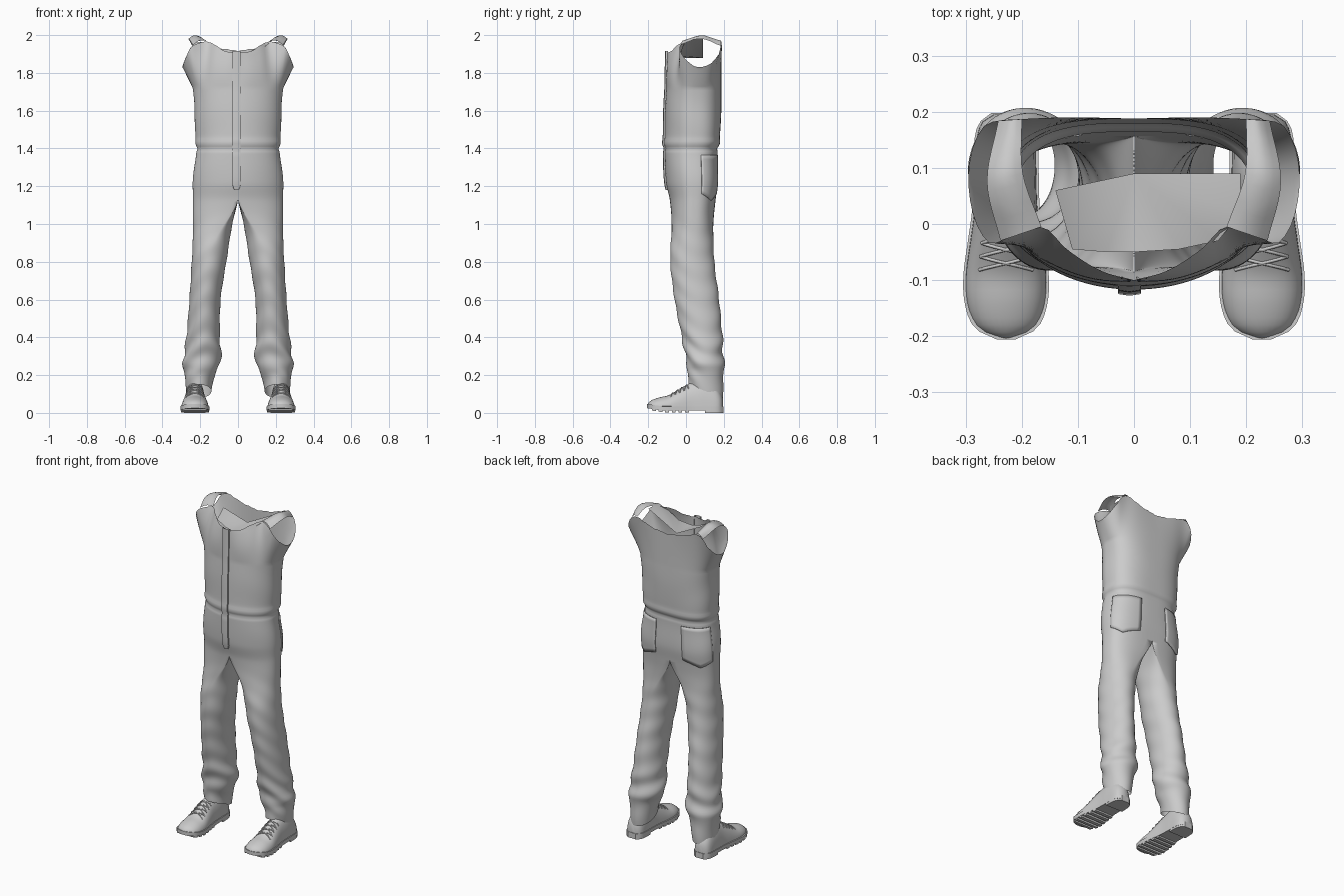
import bpy, bmesh, random
from math import sin, cos, pi, exp

random.seed(4)
cube = bpy.data.objects.get("Cube")
if cube:
    bpy.data.objects.remove(cube)

grey = bpy.data.materials.new("plain grey")
grey.use_nodes = True
grey.diffuse_color = (0.6, 0.6, 0.6, 1)
grey.node_tree.nodes["Principled BSDF"].inputs["Base Color"].default_value = (0.6, 0.6, 0.6, 1)


def keyed(keys, t):
    """Smoothly interpolate rows of (t, values...) sorted by rising t."""
    t = min(max(t, keys[0][0]), keys[-1][0])
    i = next(k for k in range(len(keys) - 1) if t <= keys[k + 1][0])
    a, b = keys[i], keys[i + 1]
    p, n = keys[max(i - 1, 0)], keys[min(i + 2, len(keys) - 1)]
    h = b[0] - a[0]
    s = (t - a[0]) / h
    out = []
    for c in range(1, len(a)):
        ma = (b[c] - p[c]) / (b[0] - p[0]) * h
        mb = (n[c] - a[c]) / (n[0] - a[0]) * h
        out.append(a[c] * (2*s**3 - 3*s*s + 1) + ma * (s**3 - 2*s*s + s)
                   + b[c] * (3*s*s - 2*s**3) + mb * (s**3 - s*s))
    return out


def finish(name, bm, mirror=True, thick=0, angle=0.7):
    bmesh.ops.remove_doubles(bm, verts=bm.verts, dist=0.0004)
    bmesh.ops.recalc_face_normals(bm, faces=bm.faces)
    mesh = bpy.data.meshes.new(name)
    bm.to_mesh(mesh)
    bm.free()
    ob = bpy.data.objects.new(name, mesh)
    bpy.context.collection.objects.link(ob)
    mesh.materials.append(grey)
    if thick:
        ob.modifiers.new("Thickness", "SOLIDIFY").thickness = thick
    if mirror:
        m = ob.modifiers.new("Mirror", "MIRROR")
        m.use_mirror_merge, m.merge_threshold = True, 0.001
    bpy.ops.object.select_all(action="DESELECT")
    ob.select_set(True)
    bpy.context.view_layer.objects.active = ob
    bpy.ops.object.shade_smooth_by_angle(angle=angle)


def loft(bm, rows, closed=False):
    grid = [[bm.verts.new(p) for p in row] for row in rows]
    for r, q in zip(grid, grid[1:]):
        for k in range(len(r) if closed else len(r) - 1):
            j = (k + 1) % len(r)
            bm.faces.new((r[k], r[j], q[j], q[k]))
    return grid


# Garment outline: height, outer x, inner leg x, front y, back y
OUTLINE = [
    (.10, .272, .142, .015, .192), (.17, .28, .132, .01, .198), (.225, .285, .112, .008, .2),
    (.265, .294, .094, .002, .203), (.31, .285, .09, -.004, .197), (.4, .273, .096, -.022, .193),
    (.6, .257, .092, -.06, .175), (.8, .245, .062, -.083, .15),
    (1.0, .237, .03, -.076, .145), (1.13, .24, 0, -.086, .157), (1.22, .239, 0, -.105, .168),
    (1.38, .222, 0, -.112, .168), (1.45, .224, 0, -.112, .178), (1.6, .23, 0, -.11, .187),
    (1.75, .243, 0, -.102, .187)]
# Strap edges: position along the strap, x, y, z
STRAP_IN = [(0, .165, -.005, 1.968), (.5, .198, .09, 1.99), (1, .2, .187, 1.968)]
STRAP_OUT = [(0, .238, -.03, 1.95), (.5, .262, .075, 1.982), (1, .242, .184, 1.945)]
# Upper edge from front neck over the armhole to back neck: position, x, y, z
RIM = [
    (0, 0, -.1, 1.91), (.1, .06, -.083, 1.916), (.19, .12, -.045, 1.945),
    (.27, *STRAP_IN[0][1:]), (.36, *STRAP_OUT[0][1:]), (.4, .258, -.034, 1.92),
    (.46, .283, .005, 1.862), (.53, .295, .07, 1.832), (.6, .288, .135, 1.85),
    (.65, .267, .175, 1.905), (.69, *STRAP_OUT[2][1:]), (.75, *STRAP_IN[2][1:]),
    (.85, .12, .19, 1.937), (1, 0, .188, 1.915)]
CROTCH, CHEST, M = 1.13, 1.72, 40


def section(u, z, grow=0):
    """Torso surface point; u runs front centre, side, back centre."""
    out, _, front, back = keyed(OUTLINE, z)
    th = pi * (u - .5)
    n = 2 if u < .5 else 2.8
    mid, ry = (front + back) / 2, (back - front) / 2
    seam = .005 * exp(-((z - 1.43) / .018)**2) - .006 * exp(-((z - 1.4) / .009)**2)
    fold = .002 * sin(z * 24 + 5 * u) * sin(pi * u)
    g = seam + fold + grow
    x = (out + g) * abs(cos(th))**(2 / n) if 0 < u < 1 else 0
    return x, mid + (ry + g) * (1 if th > 0 else -1) * abs(sin(th))**(2 / n), z


def leg_ring(z):
    out, inn, front, back = keyed(OUTLINE, z)
    t = min(1, (CROTCH - z) / .3)
    t = t * t * (3 - 2 * t)
    cx, rx, cy, ry = (out + inn) / 2, (out - inn) / 2, (front + back) / 2, (back - front) / 2
    ring = []
    for k in range(2 * M):
        th = pi * (k / M - .5)
        if k <= M:
            sx, sy, _ = section(k / M, z)
            dx = inn + sx * (out - inn) / out
        else:
            dx, sy = inn, cy + ry * sin(th)
        ex, ey = cx + rx * cos(th), cy + ry * sin(th)
        x, y = dx + (ex - dx) * t, sy + (ey - sy) * t
        # Cloth folds gather above the cuff
        amp = t * (.0012 + .004 * exp(-((z - .32) / .1)**2))
        w = 1 + amp / rx * sin(z * 48 + 3 * sin(th + .6) + cos(2 * th))
        drop = .035 * max(0, 1 - (z - .115) / .12) * sin(th)
        ring.append((cx + (x - cx) * w, cy + (y - cy) * w, z - drop) if t else (x, y, z))
    return ring


# Coverall body and legs
bm = bmesh.new()
rows = []
for i in range(15):
    s = i / 14
    row = []
    for k in range(M + 1):
        u = k / M
        a, b = section(u, CHEST), keyed(RIM, u)
        p = [b[c] + (a[c] - b[c]) * s for c in range(3)]
        if u < .5:
            p[1] -= .014 * sin(pi * s) * sin(2 * pi * u)
        if i == 0 and 0 < k < M:
            p[2] += random.uniform(-.005, .003)
        row.append(p)
    rows.append(row)
steps = 44
rows += [[section(k / M, CHEST + (CROTCH - CHEST) * i / steps) for k in range(M + 1)]
         for i in range(1, steps + 1)]
loft(bm, rows)
loft(bm, [leg_ring(CROTCH + (.115 - CROTCH) * i / 80) for i in range(81)], closed=True)
finish("coverall", bm, angle=1.2)

# Shoulder straps arching over the armholes
bm = bmesh.new()
rows = []
for i in range(13):
    a, b = keyed(STRAP_IN, i / 12), keyed(STRAP_OUT, i / 12)
    row = []
    for j in range(6):
        c = j / 5
        p = [a[n] + (b[n] - a[n]) * c for n in range(3)]
        p[2] += .013 * sin(pi * c) + random.uniform(-.002, 0)
        row.append(p)
    rows.append(row)
loft(bm, rows)
finish("shoulder_strap", bm, angle=1.2)

# Creased panel inside the neck opening
bm = bmesh.new()
hub = bm.verts.new((0, .09, 1.88))
edge = [bm.verts.new(p) for p in (
    (-.14, .06, 1.945), (-.11, -.045, 1.92), (-.05, -.05, 1.89), (0, -.05, 1.88),
    (.08, -.045, 1.89), (.15, -.03, 1.945), (.19, .02, 1.98), (.19, .09, 1.98))]
for a, b in zip(edge, edge[1:]):
    bm.faces.new((hub, a, b))
finish("neck_panel", bm, mirror=False, angle=.6)

# Front zip placket
bm = bmesh.new()
rows = []
for i in range(31):
    z = 1.18 + .735 * i / 30
    y = section(0, min(z, CHEST))[1]
    y += (RIM[0][2] - y) * max(0, z - CHEST) / (RIM[0][3] - CHEST)
    half = .021 * (.6 if i == 0 else 1)
    rows.append([(-.008 + half * c, y + d, z) for c, d in
                 ((-1, .004), (-.95, -.008), (0, -.011), (.95, -.008), (1, .004))])
loft(bm, rows)
finish("zip_placket", bm, mirror=False)

# Back pockets with a pointed lower edge
bm = bmesh.new()
rows = []
for i in range(11):
    row = []
    for j in range(13):
        low = 1.125 + .035 * abs(j - 6) / 6
        row.append(section(.58 + .34 * j / 12, low + (1.365 - low) * i / 10, .005))
    rows.append(row)
loft(bm, rows)
finish("back_pocket", bm, thick=.005)

# Boots: y, half width, height
BOOT = [(-.205, .012, .045), (-.198, .034, .055), (-.18, .056, .068), (-.14, .07, .082),
        (-.09, .072, .094), (-.03, .064, .13), (.03, .056, .16), (.1, .054, .18),
        (.16, .051, .14), (.185, .04, .1), (.195, .022, .08)]
BX = .228


def boot_point(y, a, grow=0):
    hw, h = keyed(BOOT, y)
    return BX + (hw + grow) * cos(a), y, .025 + (h + grow - .025) * abs(sin(a))**.85


bm = bmesh.new()
grid = loft(bm, [[boot_point(-.205 + .4 * i / 32, pi * k / 16) for k in range(17)]
                 for i in range(33)])
for cap in (grid[0], grid[-1]):
    bm.faces.new(cap)
finish("boot_upper", bm)


def slab(name, y0, y1, z0, z1, grow, count=28):
    """Plate following the boot outline between two lengths."""
    bm = bmesh.new()
    ys = [y0 + (y1 - y0) * i / count for i in range(count + 1)]
    ring = [(y, 1) for y in ys] + [(y, -1) for y in reversed(ys)]
    loops = []
    for z in (z0, z1):
        loops.append([(BX + s * (keyed(BOOT, y)[0] + grow), y,
                       z + .012 * max(0, (-y - .12) / .08)) for y, s in ring])
    low, high = loft(bm, loops, closed=True)
    bm.faces.new(low)
    bm.faces.new(high)
    finish(name, bm, angle=.6)


slab("sole", -.206, .198, .012, .034, .004)
slab("heel", .1, .198, 0, .014, .003, 8)
for i in range(6):
    y = -.18 + .035 * i
    slab("tread_bar", y, y + .02, .003, .014, .002, 2)

# Crossed boot laces
for i in range(4):
    y = -.07 + .024 * i
    for side in (1, -1):
        cu = bpy.data.curves.new("lace", "CURVE")
        cu.dimensions, cu.bevel_depth, cu.bevel_resolution = "3D", .003, 1
        sp = cu.splines.new("POLY")
        sp.points.add(8)
        for k in range(9):
            a = pi * (.27 + .46 * k / 8)
            sp.points[k].co = (*boot_point(y + side * .012 * (k / 4 - 1), a, .001), 1)
        cu.materials.append(grey)
        lace = bpy.data.objects.new("lace", cu)
        bpy.context.collection.objects.link(lace)
        lace.modifiers.new("Mirror", "MIRROR")
